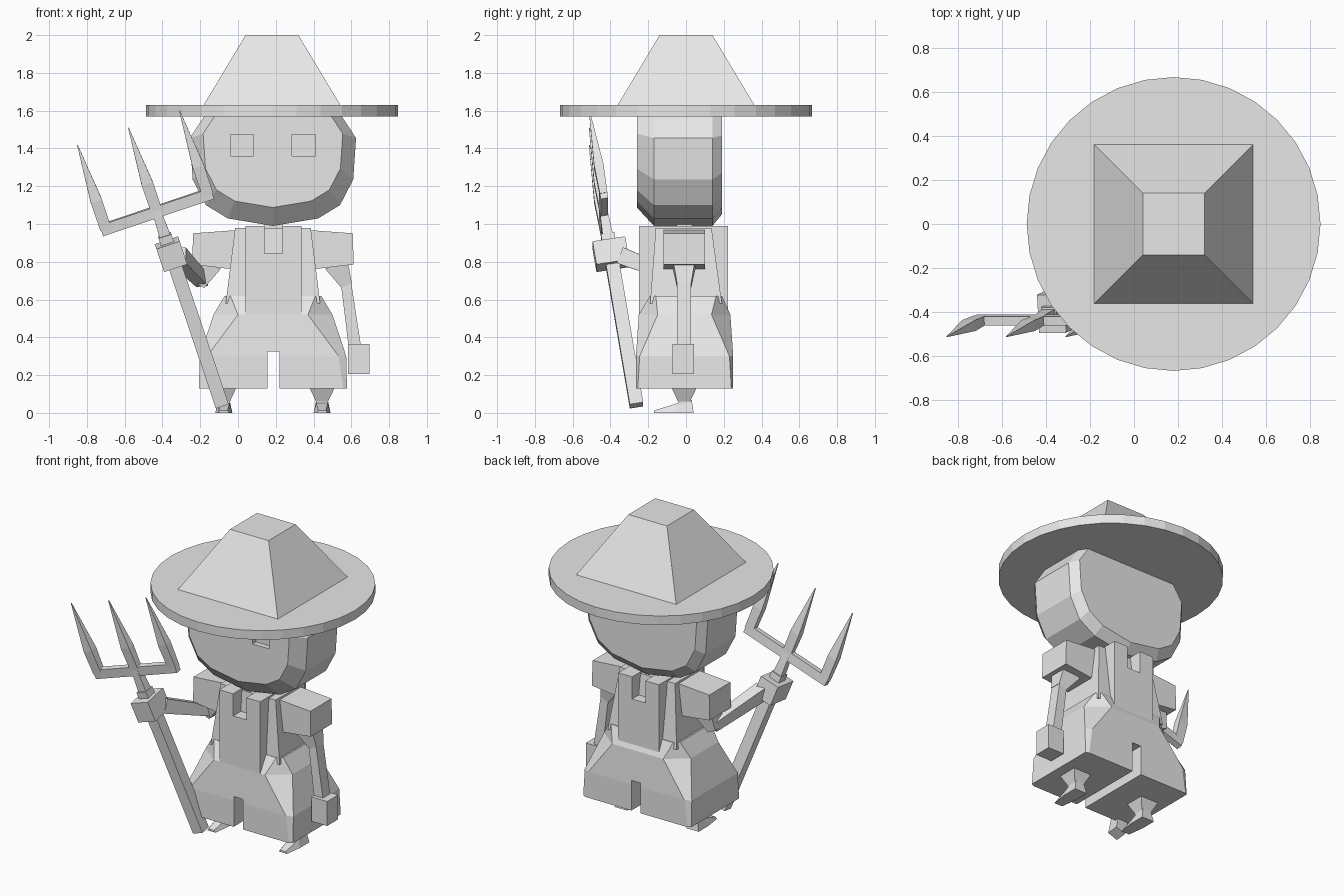
import bpy, bmesh
from mathutils import Vector

if "Cube" in bpy.data.objects:
    bpy.data.objects.remove(bpy.data.objects["Cube"])

CX = 0.185  # middle of the figure, which stands beside the fork

grey = bpy.data.materials.new("plain grey")
grey.use_nodes = True
grey.diffuse_color = (0.8, 0.8, 0.8, 1)
grey.node_tree.nodes["Principled BSDF"].inputs["Base Color"].default_value = (0.8, 0.8, 0.8, 1)


def loft(name, rings):
    """Skin a stack of equal-length rings and cap both ends."""
    bm = bmesh.new()
    rows = [[bm.verts.new(p) for p in ring] for ring in rings]
    n = len(rows[0])
    for low, high in zip(rows, rows[1:]):
        for i in range(n):
            j = (i + 1) % n
            bm.faces.new((low[i], low[j], high[j], high[i]))
    bm.faces.new(rows[0][::-1])
    bm.faces.new(rows[-1])
    bmesh.ops.recalc_face_normals(bm, faces=bm.faces)
    mesh = bpy.data.meshes.new(name)
    bm.to_mesh(mesh)
    bm.free()
    obj = bpy.data.objects.new(name, mesh)
    mesh.materials.append(grey)
    bpy.context.collection.objects.link(obj)
    return obj


def rect(x0, x1, y0, y1, z):
    return [(x0, y0, z), (x1, y0, z), (x1, y1, z), (x0, y1, z)]


def box(name, x0, x1, y0, y1, z0, z1):
    return loft(name, [rect(x0, x1, y0, y1, z) for z in (z0, z1)])


def bar(name, stations, side=(1, 0, 0)):
    """Four-sided rod through (point, width, depth) stations."""
    pts = [Vector(s[0]) for s in stations]
    axis = (pts[-1] - pts[0]).normalized()
    u = Vector(side)
    u = (u - axis * u.dot(axis)).normalized()
    v = axis.cross(u)
    return loft(name, [[p + u * w / 2 * a + v * d / 2 * b
                        for a, b in ((-1, -1), (1, -1), (1, 1), (-1, 1))]
                       for p, (_, w, d) in zip(pts, stations)])


def cut(obj, cutter):
    cutter.hide_render = True
    cutter.hide_viewport = True
    mod = obj.modifiers.new("cut", "BOOLEAN")
    mod.operation = "DIFFERENCE"
    mod.solver = "EXACT"
    mod.object = cutter


# Hat
bpy.ops.mesh.primitive_cylinder_add(vertices=32, radius=0.668, depth=0.06, location=(0.18, 0, 1.6))
brim = bpy.context.object
brim.name = "hat_brim"
brim.data.materials.append(grey)
loft("hat_crown", [rect(0.18 - h, 0.18 + h, -h, h, z) for h, z in ((0.362, 1.63), (0.14, 2.0))])

# Head: faceted outline, bevelled at front and back
half = [(0.24, 1.03), (0.355, 1.1), (0.425, 1.235), (0.44, 1.455), (0.345, 1.6)]
outline = [(0, 0.99)] + half + [(-x, z) for x, z in reversed(half)]


def head_ring(y, s):
    return [(CX + x * s, y, 1.6 - (1.6 - z) * s) for x, z in outline]


head = loft("head", [head_ring(-0.26, 0.84), head_ring(-0.17, 1),
                     head_ring(0.14, 1), head_ring(0.19, 0.9)])
for side, x in (("right", 0.02), ("left", 0.348)):
    cut(head, box(side + "_eye_cutter", x - 0.061, x + 0.061, -0.3, -0.225, 1.36, 1.475))

# Neck and torso
box("neck", 0.14, 0.235, -0.05, 0.035, 0.83, 1.06)
loft("torso", [rect(CX - 0.25, CX + 0.25, -0.19, 0.19, 0.58),
               rect(CX - 0.2, CX + 0.2, -0.16, 0.135, 0.98)])
bib = box("bib", 0.04, 0.336, -0.25, 0.222, 0.5, 0.99)
for side, y0, y1 in (("front", -0.4, -0.05), ("back", 0.035, 0.4)):
    cut(bib, box(side + "_collar_cutter", 0.14, 0.235, y0, y1, 0.845, 1.2))


# Baggy trousers, chamfered toward the waist
def octagon(hx, y0, y1, c, d, z, drop=0):
    pts = [(c - hx, y0), (hx - c, y0), (hx, y0 + d), (hx, y1 - d),
           (hx - c, y1), (c - hx, y1), (-hx, y1 - d), (-hx, y0 + d)]
    return [(CX + x, y, z + drop * abs(x) / hx) for x, y in pts]


trousers = loft("trousers", [octagon(0.392, -0.265, 0.25, 0.02, 0.01, 0.095, 0.035),
                             octagon(0.388, -0.265, 0.25, 0.04, 0.02, 0.3),
                             octagon(0.315, -0.25, 0.235, 0.13, 0.1, 0.52),
                             octagon(0.255, -0.19, 0.19, 0.03, 0.03, 0.62)])
cut(trousers, box("leg_gap_cutter", 0.155, 0.22, -0.5, 0.5, -0.1, 0.325))

# Paired ankles, feet and sleeves
for side, s in (("right", -1), ("left", 1)):
    x = CX + s * 0.26
    loft(side + "_ankle", [rect(x - h, x + h, -0.01 - h, -0.01 + h, z)
                           for h, z in ((0.032, 0.01), (0.032, 0.06), (0.065, 0.13))])
    loft(side + "_foot", [
        [(x - 0.045, 0.04, 0), (x + 0.045, 0.04, 0), (x + 0.03, 0.03, 0.07), (x - 0.03, 0.03, 0.07)],
        [(x - 0.045, -0.06, 0), (x + 0.045, -0.06, 0), (x + 0.03, -0.05, 0.05), (x - 0.03, -0.05, 0.05)],
        [(x - 0.03, -0.17, 0), (x + 0.03, -0.17, 0), (x + 0.02, -0.17, 0.012), (x - 0.02, -0.17, 0.012)]])
    bar(side + "_sleeve", [((CX + s * 0.19, -0.01, 0.863), 0.21, 0.22),
                           ((CX + s * 0.425, -0.01, 0.868), 0.165, 0.22)], side=(0, 0, 1))
    bar(side + "_upper_arm", [((CX + s * 0.335, -0.01, 0.79), 0.13, 0.12),
                              ((CX + s * 0.39, -0.01, 0.675), 0.06, 0.075)])

# Left arm hangs down
bar("left_forearm", [((0.57, -0.01, 0.7), 0.055, 0.075), ((0.62, -0.01, 0.34), 0.065, 0.075)])
box("left_hand", 0.582, 0.697, -0.072, 0.042, 0.205, 0.365)

# Fork axes
foot, tip = Vector((-0.085, -0.262, 0.04)), Vector((-0.58, -0.512, 1.51))
up = (tip - foot).normalized()
across = Vector((0.948, 0, 0.319))


def along(z):
    return foot + up * ((z - foot.z) / up.z)


# Right arm reaches forward to hold the fork
grip = along(0.84)
bar("right_forearm", [((-0.19, 0.0, 0.7), 0.065, 0.065), (grip + Vector((0.04, 0.06, -0.01)), 0.08, 0.09)])
bar("right_hand", [(grip - up * 0.065, 0.13, 0.175), (grip + up * 0.065, 0.13, 0.175)], side=across)

# Fork
bar("fork_shaft", [(foot, 0.072, 0.072), (along(0.94), 0.072, 0.072)], side=across)
bar("fork_neck", [(along(0.93), 0.06, 0.055), (along(1.08), 0.045, 0.04)], side=across)
middle = along(1.065)
bar("fork_crossbar", [(middle - across * 0.31, 0.06, 0.04), (middle + across * 0.31, 0.06, 0.04)], side=up)
for label, k in (("right", -1), ("middle", 0), ("left", 1)):
    base = middle + across * 0.285 * k
    bar(label + "_tine", [(base, 0.06, 0.04), (base + up * 0.16, 0.062, 0.05),
                          (base + up * 0.475, 0.004, 0.004)], side=across)
